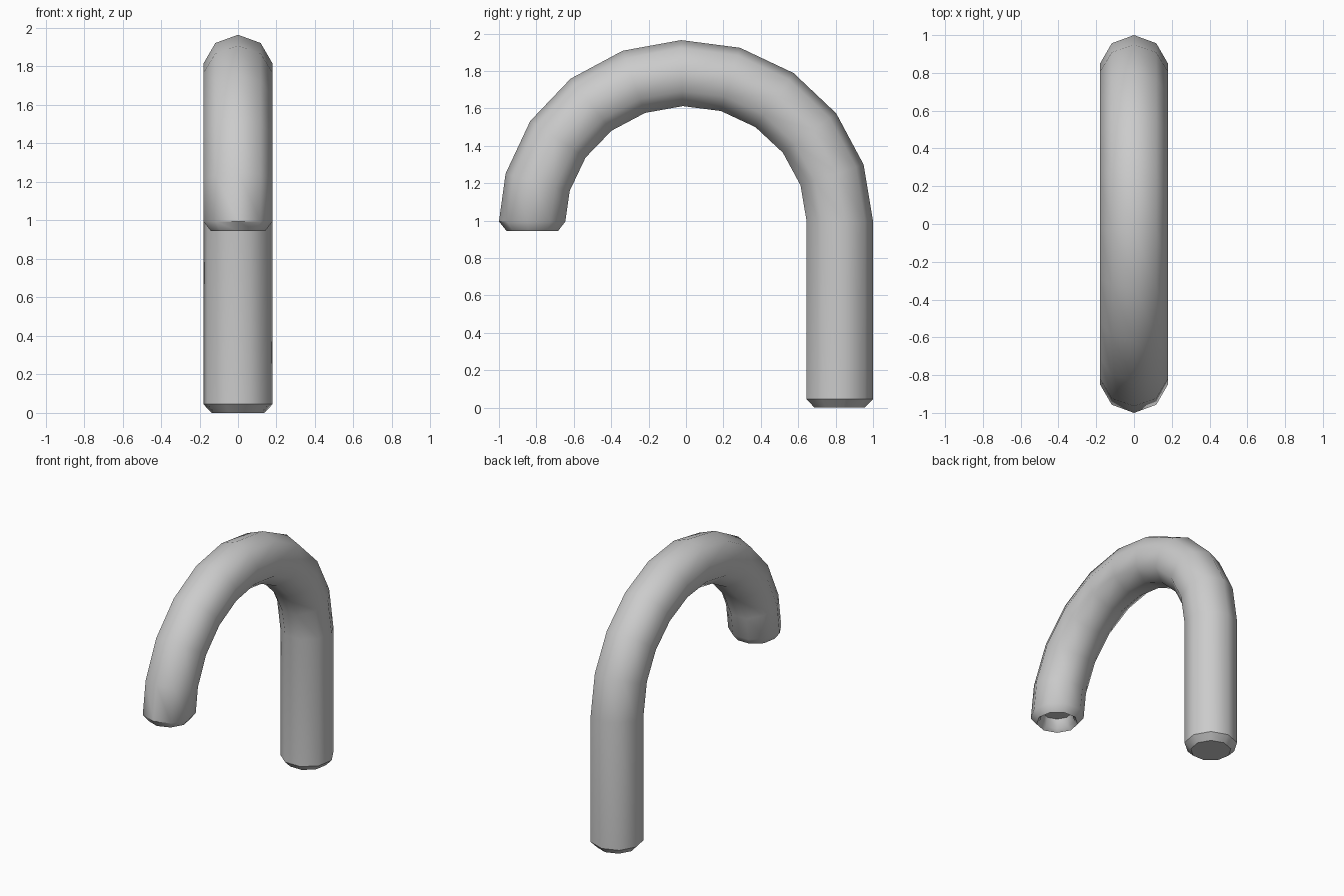
import bpy, bmesh, math

if "Cube" in bpy.data.objects:
    bpy.data.objects.remove(bpy.data.objects["Cube"])

SIDES = 9          # cross-section: one corner faces outwards
HALF_W = 0.183     # tube radius across x
K = 1 + math.cos(math.radians(20))

bm = bmesh.new()


def ring(outer, inner, scale=1.0):
    """Nine-sided section through its outer corner and inner flat (y, z)."""
    dy, dz = (outer[0] - inner[0]) / K, (outer[1] - inner[1]) / K
    cy, cz = outer[0] - dy, outer[1] - dz
    verts = []
    for i in range(SIDES):
        a = math.tau * i / SIDES
        c, s = math.cos(a) * scale, math.sin(a) * scale
        verts.append(bm.verts.new((HALF_W * s, cy + dy * c, cz + dz * c)))
    return verts


# Long leg: bevelled foot and straight shaft
rings = [ring((1, 0), (0.645, 0), 0.76), ring((1, 0.045), (0.645, 0.045))]

# Crook: half ellipse
for k in range(11):
    t = math.radians(min(18.3 * k, 180))
    c, s = math.cos(t), math.sin(t)
    rings.append(ring((c, 0.995 + 0.97 * s), (0.645 * c, 0.995 + 0.617 * s)))

# Short end: bevelled rim with a shallow hollow
for z, scale in ((0.945, 0.78), (0.965, 0.66), (1.03, 0.56)):
    rings.append(ring((-1, z), (-0.645, z), scale))

for a, b in zip(rings, rings[1:]):
    for i in range(SIDES):
        j = (i + 1) % SIDES
        bm.faces.new((a[i], a[j], b[j], b[i]))
bm.faces.new(rings[0])
bm.faces.new(rings[-1])
bmesh.ops.recalc_face_normals(bm, faces=bm.faces)

mesh = bpy.data.meshes.new("crook_handle")
bm.to_mesh(mesh)
bm.free()
handle = bpy.data.objects.new("crook_handle", mesh)
bpy.context.collection.objects.link(handle)

# Smooth shading with crisp ends
bpy.context.view_layer.objects.active = handle
handle.select_set(True)
bpy.ops.object.shade_smooth_by_angle(angle=math.radians(42))
